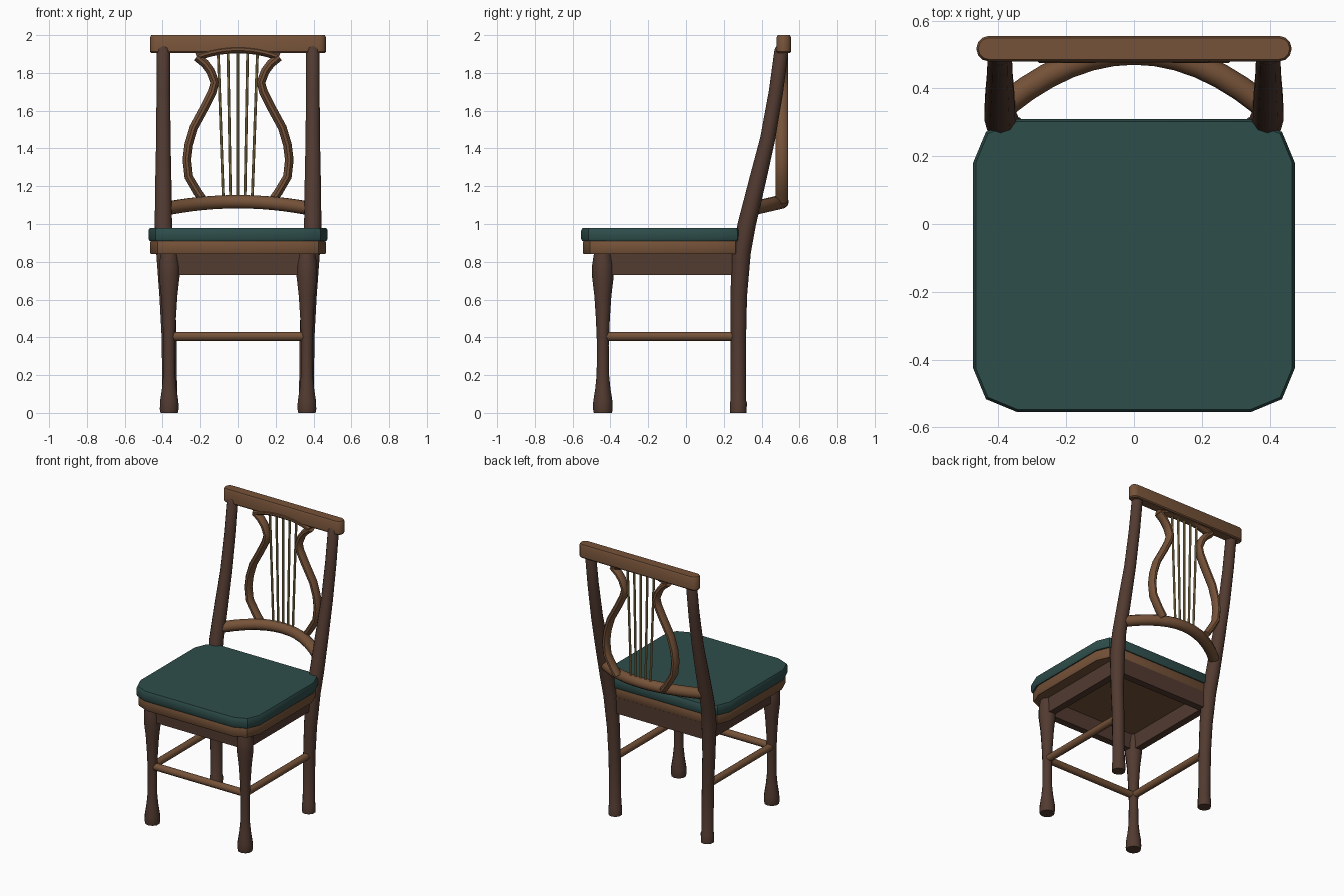
import bpy, bmesh
from math import sin, cos, pi
from mathutils import Vector

if "Cube" in bpy.data.objects:
    bpy.data.objects.remove(bpy.data.objects["Cube"])


def material(name, rgb):
    m = bpy.data.materials.new(name)
    m.diffuse_color = (*rgb, 1)
    m.use_nodes = True
    m.node_tree.nodes["Principled BSDF"].inputs["Base Color"].default_value = m.diffuse_color
    return m


DARK = material("dark_wood", (0.085, 0.043, 0.030))
WOOD = material("warm_wood", (0.18, 0.085, 0.040))
CLOTH = material("green_cloth", (0.027, 0.075, 0.070))
BRASS = material("brass", (0.35, 0.25, 0.10))


def loft(name, rings, mat):
    """Skin a list of equal-length point rings and cap both ends."""
    bm = bmesh.new()
    vs = [[bm.verts.new(p) for p in ring] for ring in rings]
    n = len(vs[0])
    for a, b in zip(vs, vs[1:]):
        for i in range(n):
            j = (i + 1) % n
            bm.faces.new((a[i], a[j], b[j], b[i]))
    bm.faces.new(vs[0])
    bm.faces.new(vs[-1])
    bmesh.ops.recalc_face_normals(bm, faces=bm.faces)
    me = bpy.data.meshes.new(name)
    bm.to_mesh(me)
    bm.free()
    me.materials.append(mat)
    ob = bpy.data.objects.new(name, me)
    bpy.context.collection.objects.link(ob)
    return ob


def tube(name, path, radii, mat, ref, sides=10):
    """Sweep an ellipse along a path; radii are (along ref, across ref)."""
    pts = [Vector(p) for p in path]
    if isinstance(radii, tuple):
        radii = [radii] * len(pts)
    rings = []
    for i, p in enumerate(pts):
        t = (pts[min(i + 1, len(pts) - 1)] - pts[max(i - 1, 0)]).normalized()
        u = Vector(ref)
        u = (u - t * u.dot(t)).normalized()
        v = t.cross(u)
        a, b = radii[i]
        angles = [2 * pi * (k + 0.5) / sides for k in range(sides)]
        rings.append([p + u * a * cos(w) + v * b * sin(w) for w in angles])
    return loft(name, rings, mat)


def slab(name, hx, y0, y1, r, layers, mat, seg=2):
    """Rounded rectangle stacked through (z, inset) layers."""
    rings = []
    for z, inset in layers:
        ring = []
        for q, (cx, cy) in enumerate([(hx - r, y1 - r), (r - hx, y1 - r),
                                      (r - hx, y0 + r), (hx - r, y0 + r)]):
            for k in range(seg + 1):
                w = (q + k / seg) * pi / 2
                ring.append((cx + (r - inset) * cos(w), cy + (r - inset) * sin(w), z))
        rings.append(ring)
    return loft(name, rings, mat)


def box(name, x0, x1, y0, y1, z0, z1, mat):
    return loft(name, [[(x0, y0, z), (x1, y0, z), (x1, y1, z), (x0, y1, z)]
                       for z in (z0, z1)], mat)


# Seat: cushion on a frame, with four apron boards below
slab("seat_cushion", 0.475, -0.555, 0.31, 0.13,
     [(0.91, 0.006), (0.922, 0), (0.965, 0), (0.98, 0.008)], CLOTH)
slab("seat_frame", 0.465, -0.545, 0.30, 0.13,
     [(0.84, 0.004), (0.846, 0), (0.905, 0), (0.912, 0.004)], WOOD)
box("front_apron", -0.35, 0.35, -0.465, -0.415, 0.73, 0.845, DARK)
box("back_apron", -0.36, 0.36, 0.25, 0.30, 0.73, 0.845, DARK)

# Crest rail
slab("crest_rail", 0.465, 0.48, 0.555, 0.036,
     [(1.905, 0.006), (1.912, 0), (1.99, 0), (2.0, 0.006)], WOOD, seg=3)

# (z, radius) turned profile of the front legs
FRONT = [(0, 0.048), (0.02, 0.052), (0.06, 0.051), (0.13, 0.040), (0.20, 0.033),
         (0.36, 0.031), (0.50, 0.037), (0.62, 0.045), (0.72, 0.057),
         (0.78, 0.057), (0.845, 0.047)]
# (x, y, z, radius) path of the raked back posts
BACK = [(0.362, 0.277, 0, 0.044), (0.362, 0.277, 0.055, 0.045),
        (0.362, 0.277, 0.065, 0.041), (0.366, 0.277, 0.40, 0.041),
        (0.375, 0.279, 0.62, 0.044), (0.386, 0.293, 0.85, 0.050),
        (0.396, 0.322, 1.0, 0.048), (0.396, 0.376, 1.22, 0.045),
        (0.396, 0.432, 1.45, 0.040), (0.396, 0.476, 1.70, 0.038),
        (0.396, 0.505, 1.92, 0.037), (0.396, 0.507, 1.94, 0.028)]
# (x, z) outline of one lyre arm
ARM = [(0.18, 1.12), (0.215, 1.17), (0.262, 1.25), (0.272, 1.34), (0.262, 1.42),
       (0.235, 1.51), (0.175, 1.62), (0.135, 1.70), (0.122, 1.75),
       (0.145, 1.81), (0.175, 1.85), (0.218, 1.885)]

for side, s in (("left", -1), ("right", 1)):
    tube(f"front_leg_{side}", [(s * 0.365, -0.44, z) for z, r in FRONT],
         [(r, r) for z, r in FRONT], DARK, (1, 0, 0))
    tube(f"back_post_{side}", [(s * x, y, z) for x, y, z, r in BACK],
         [(r, r) for x, y, z, r in BACK], DARK, (1, 0, 0))
    box(f"side_apron_{side}", s * 0.34, s * 0.39, -0.42, 0.27, 0.73, 0.845, DARK)
    tube(f"side_stretcher_{side}", [(s * 0.365, -0.44, 0.405), (s * 0.365, 0.277, 0.405)],
         (0.025, 0.025), WOOD, (0, 0, 1))
    tube(f"lyre_arm_{side}", [(s * x, 0.507, z) for x, z in ARM],
         (0.034, 0.023), WOOD, (0, 1, 0))

tube("front_stretcher", [(-0.365, -0.44, 0.405), (0.365, -0.44, 0.405)],
     (0.025, 0.025), WOOD, (0, 0, 1))

# Bowed lower back rail and the arched lyre top
bow = [i / 6 for i in range(-6, 7)]
tube("lower_back_rail", [(0.38 * t, 0.507 - 0.155 * t * t, 1.118 - 0.036 * t * t) for t in bow],
     (0.037, 0.037), WOOD, (0, 0, 1))
tube("lyre_top", [(0.218 * t, 0.507, 1.925 - 0.04 * t * t) for t in bow],
     (0.032, 0.021), WOOD, (0, 1, 0))

# Lyre strings
for i in range(-2, 3):
    tube(f"lyre_string_{i + 3}", [(i * 0.038, 0.507, 1.12), (i * 0.052, 0.507, 1.92)],
         (0.008, 0.008), BRASS, (0, 1, 0), sides=8)

# Smooth the round parts, keep hard edges
for ob in bpy.context.collection.objects:
    ob.select_set(True)
    bpy.context.view_layer.objects.active = ob
bpy.ops.object.shade_smooth_by_angle(angle=0.65)
